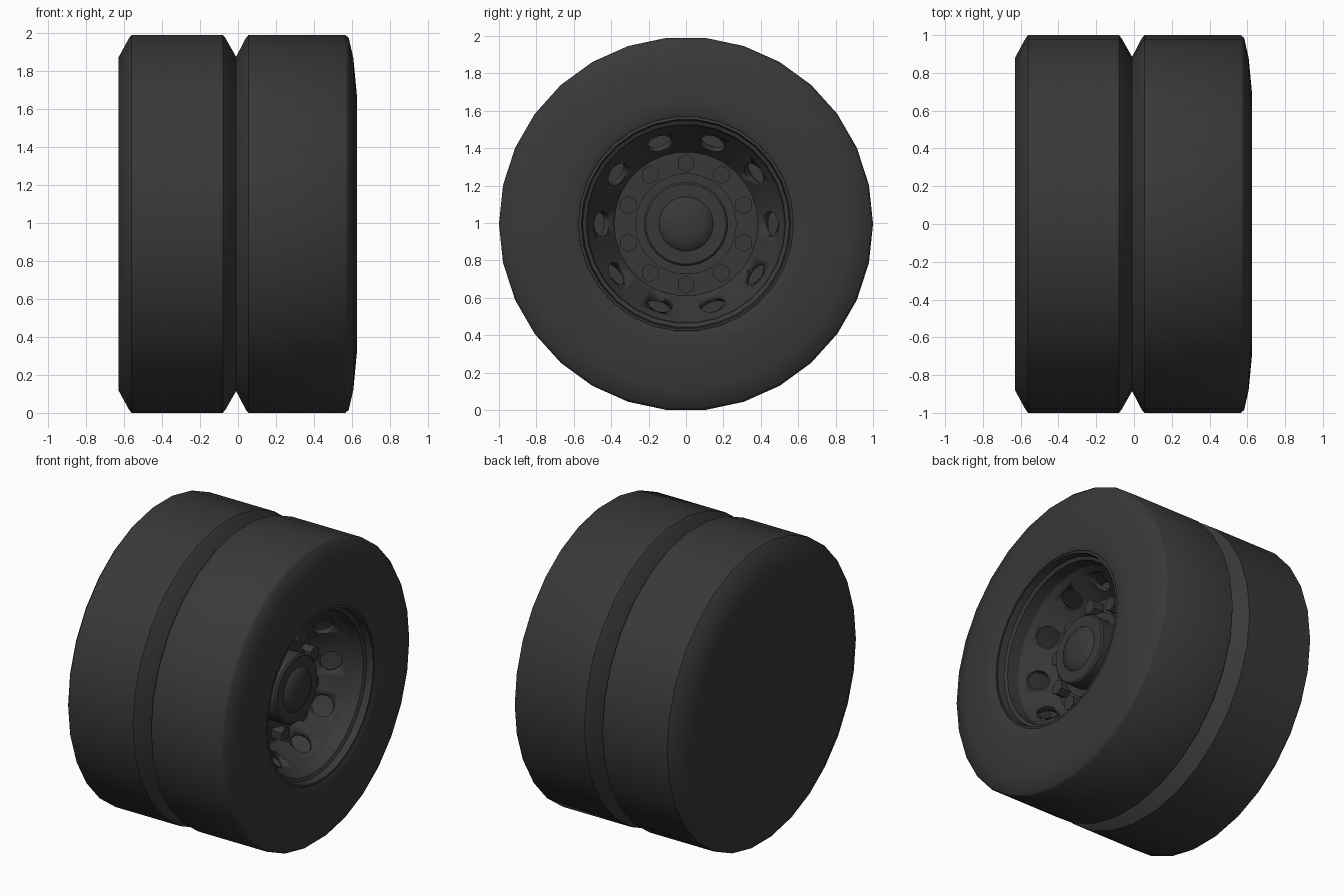
import bpy, bmesh, math
from mathutils import Matrix, Vector

if "Cube" in bpy.data.objects:
    bpy.data.objects.remove(bpy.data.objects["Cube"])

CZ = 0.995  # axle height

rubber = bpy.data.materials.new("dark_grey")
rubber.diffuse_color = (0.04, 0.04, 0.04, 1)
rubber.use_nodes = True
rubber.node_tree.nodes["Principled BSDF"].inputs["Base Color"].default_value = rubber.diffuse_color


def finish(bm, name, angle):
    """Turn a bmesh into a smooth-shaded object with sharp edges kept."""
    bmesh.ops.recalc_face_normals(bm, faces=bm.faces)
    me = bpy.data.meshes.new(name)
    bm.to_mesh(me)
    bm.free()
    me.materials.append(rubber)
    ob = bpy.data.objects.new(name, me)
    bpy.context.collection.objects.link(ob)
    bpy.context.view_layer.objects.active = ob
    ob.select_set(True)
    bpy.ops.object.shade_smooth_by_angle(angle=math.radians(angle))
    ob.select_set(False)
    return ob


def lathe(name, profile, segs=30, angle=35, closed=False):
    """Revolve (x, radius) points about the axle; the first vertex lies at +y."""
    bm = bmesh.new()
    rings = []
    for x, r in profile:
        if r == 0:
            rings.append([bm.verts.new((x, 0, CZ))] * segs)
        else:
            rings.append([bm.verts.new((x, r * math.cos(a), CZ + r * math.sin(a)))
                          for a in (2 * math.pi * i / segs for i in range(segs))])
    pairs = list(zip(rings, rings[1:]))
    if closed:
        pairs.append((rings[-1], rings[0]))
    for p, q in pairs:
        for i in range(segs):
            j = (i + 1) % segs
            bm.faces.new(dict.fromkeys((p[i], p[j], q[j], q[i])))
    return finish(bm, name, angle)


def pegs(name, count, start, ring_r, x, radius, depth, sides, tilt=0, angle=30):
    """Ring of cylinders around the axle, optionally tilted toward it."""
    bm = bmesh.new()
    for i in range(count):
        a = math.radians(start) + 2 * math.pi * i / count
        axis = Vector((math.cos(tilt), -math.sin(tilt) * math.cos(a), -math.sin(tilt) * math.sin(a)))
        pos = Vector((x, ring_r * math.cos(a), CZ + ring_r * math.sin(a)))
        rot = axis.to_track_quat('Z', 'Y').to_matrix().to_4x4()
        bmesh.ops.create_cone(bm, cap_ends=True, segments=sides, radius1=radius,
                              radius2=radius, depth=depth, matrix=Matrix.Translation(pos) @ rot)
    return finish(bm, name, angle)


# Twin tyres with closed inner side and an open rim well
lathe("twin_tyres", [
    (-0.63, 0), (-0.63, 0.75), (-0.63, 0.88), (-0.573, 0.985), (-0.56, 1.0),
    (-0.08, 1.0), (-0.067, 0.985), (-0.01, 0.885), (0.042, 0.985), (0.055, 1.0),
    (0.565, 1.0), (0.583, 0.985), (0.607, 0.88), (0.626, 0.68), (0.626, 0.60),
    (0.615, 0.575), (0.58, 0.57), (0.20, 0.57), (0.20, 0)], angle=40)

# Stepped rim and dished wheel disc
disc = lathe("wheel_disc", [
    (0.61, 0.575), (0.615, 0.56), (0.57, 0.553), (0.56, 0.532), (0.48, 0.525),
    (0.45, 0.505), (0.28, 0.385), (0.28, 0.15), (0.25, 0.15), (0.25, 0.40),
    (0.42, 0.53), (0.53, 0.545), (0.56, 0.572)], closed=True, angle=25)

# Hand holes cut through the dish
cutter = pegs("hand_hole_cutter", 10, 0, 0.455, 0.375, 0.068, 0.16, 16, tilt=math.radians(53))
cutter.hide_render = True
cutter.hide_viewport = True
cut = disc.modifiers.new("hand_holes", 'BOOLEAN')
cut.operation = 'DIFFERENCE'
cut.solver = 'EXACT'
cut.object = cutter

# Stepped hub with shallow domed cap
lathe("hub", [
    (0.26, 0), (0.26, 0.27), (0.33, 0.27), (0.33, 0.225), (0.43, 0.225), (0.44, 0.215),
    (0.44, 0.145), (0.452, 0.135), (0.468, 0.09), (0.475, 0.045), (0.477, 0)], angle=35)

# Wheel nuts
pegs("wheel_nuts", 10, 18, 0.325, 0.31, 0.05, 0.09, 6)
